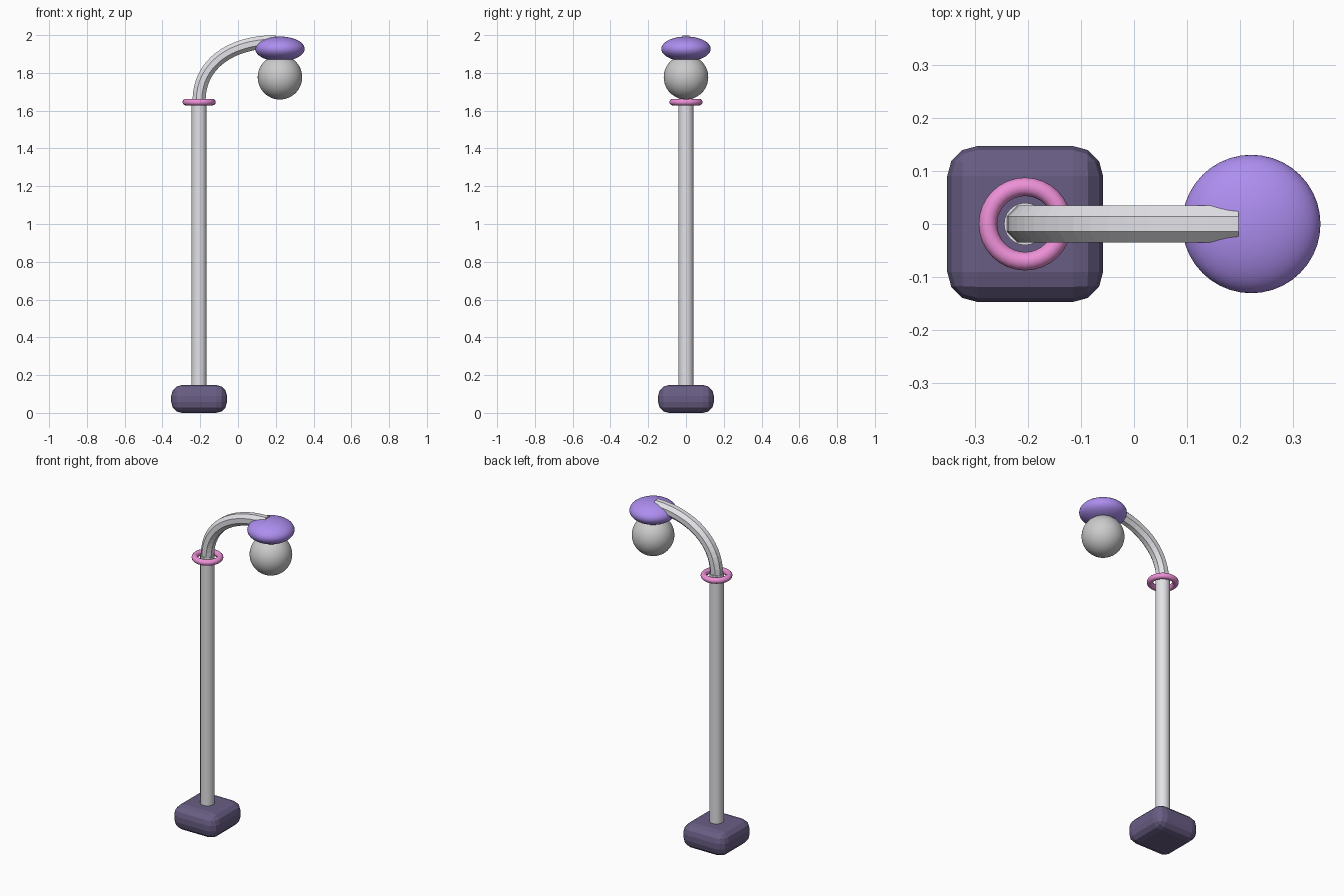
import bpy, bmesh, math
from mathutils import Vector

if "Cube" in bpy.data.objects:
    bpy.data.objects.remove(bpy.data.objects["Cube"])

POST_X, LAMP_X = -0.206, 0.222


def colour(name, rgb):
    m = bpy.data.materials.new(name)
    m.diffuse_color = (*rgb, 1)
    m.use_nodes = True
    m.node_tree.nodes["Principled BSDF"].inputs["Base Color"].default_value = m.diffuse_color
    return m


def finish(name, mat=None, smooth=True, angle=40):
    ob = bpy.context.object
    ob.name = name
    bpy.ops.object.transform_apply(location=False, rotation=False, scale=True)
    if mat:
        ob.data.materials.append(mat)
    if smooth:
        bpy.ops.object.shade_smooth_by_angle(angle=math.radians(angle))
    return ob


slate = colour("slate_purple", (0.14, 0.11, 0.23))
pink = colour("pink", (0.85, 0.28, 0.68))
violet = colour("violet", (0.42, 0.27, 0.87))
pale = colour("pale_grey", (0.76, 0.76, 0.80))

# Rounded base block
bpy.ops.mesh.primitive_cube_add(size=1, location=(POST_X, 0, 0.0737))
bpy.context.object.scale = (0.295, 0.295, 0.1474)
base = finish("base", slate, smooth=False)
bevel = base.modifiers.new("round", 'BEVEL')
bevel.width, bevel.segments = 0.057, 3

# Upright post
bpy.ops.mesh.primitive_cylinder_add(vertices=24, radius=0.04, depth=1.58,
                                    location=(POST_X, 0, 0.87))
finish("post", pale)

# Collar ring around the top of the post
bpy.ops.mesh.primitive_torus_add(major_radius=0.0705, minor_radius=0.0175,
                                 major_segments=32, minor_segments=12,
                                 location=(POST_X, 0, 1.645))
finish("collar_ring", pink)

# Curved arm: octagonal tube swept along a bent path
p = [Vector(v) for v in ((POST_X, 0, 1.655), (POST_X, 0, 1.845),
                         (-0.04, 0, 1.965), (0.198, 0, 1.965))]
bm = bmesh.new()
rings = []
STEPS, SIDES, R = 16, 8, 0.0375
for i in range(STEPS + 1):
    t = i / STEPS
    u = 1 - t
    c = p[0]*u**3 + p[1]*3*u*u*t + p[2]*3*u*t*t + p[3]*t**3
    d = ((p[1]-p[0])*u*u + (p[2]-p[1])*2*u*t + (p[3]-p[2])*t*t).normalized()
    n = Vector((-d.z, 0, d.x))
    ring = []
    for k in range(SIDES):
        a = 2 * math.pi * (k + 0.5) / SIDES
        ring.append(bm.verts.new(c + n*R*math.cos(a) + Vector((0, R*math.sin(a), 0))))
    rings.append(ring)
for r0, r1 in zip(rings, rings[1:]):
    for k in range(SIDES):
        j = (k + 1) % SIDES
        bm.faces.new((r0[k], r0[j], r1[j], r1[k]))
bm.faces.new(rings[0])
bm.faces.new(rings[-1])
bmesh.ops.recalc_face_normals(bm, faces=bm.faces)
mesh = bpy.data.meshes.new("arm")
bm.to_mesh(mesh)
bm.free()
arm = bpy.data.objects.new("arm", mesh)
bpy.context.collection.objects.link(arm)
mesh.materials.append(pale)

# Flattened lamp shade and round bulb
bpy.ops.mesh.primitive_ico_sphere_add(subdivisions=4, radius=0.131,
                                      location=(LAMP_X, 0, 1.927))
bpy.context.object.scale.z = 0.5
finish("lamp_shade", violet)
bpy.ops.mesh.primitive_ico_sphere_add(subdivisions=4, radius=0.118,
                                      location=(LAMP_X, 0, 1.777))
finish("bulb")
